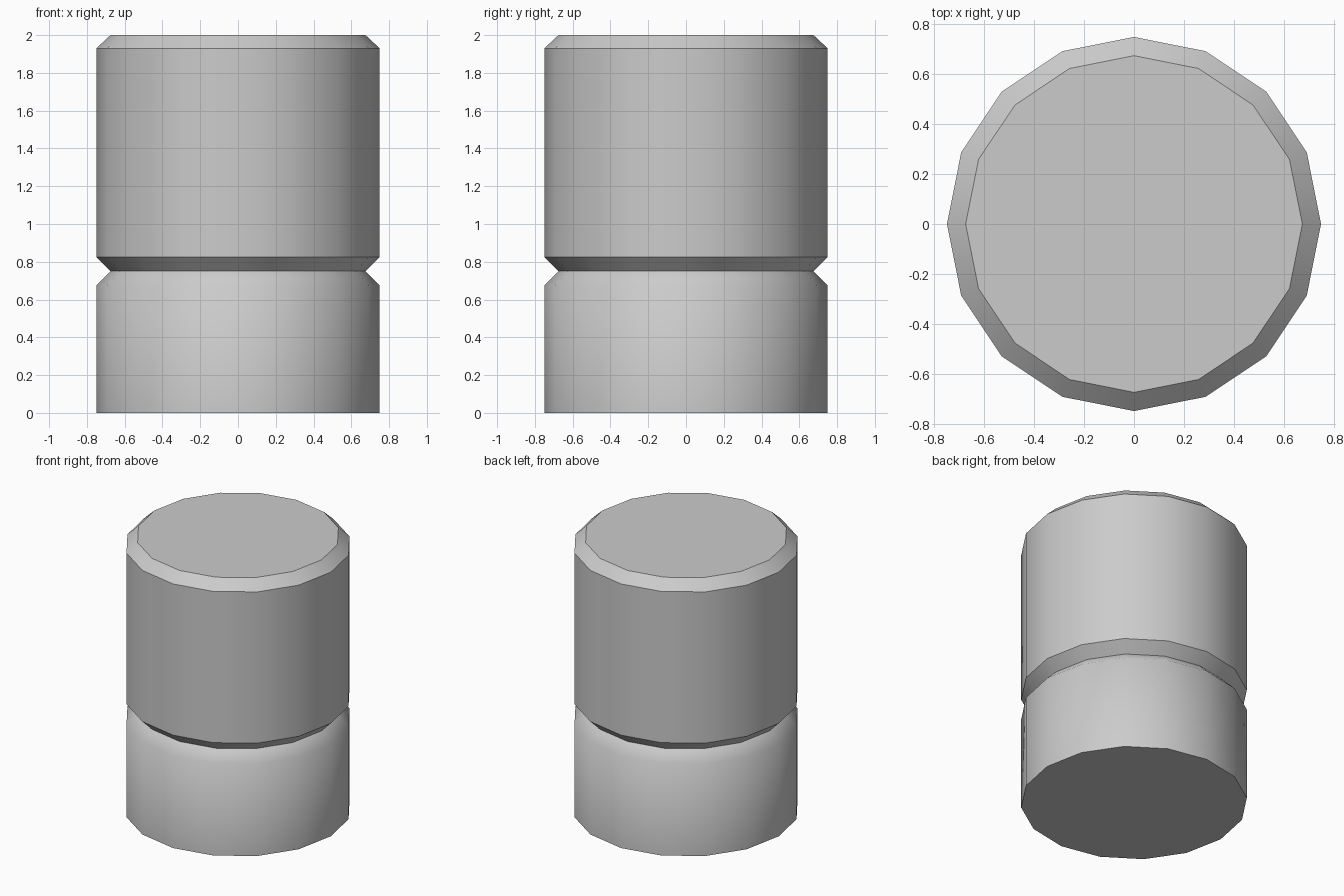
import bpy, bmesh, math

if "Cube" in bpy.data.objects:
    bpy.data.objects.remove(bpy.data.objects["Cube"])

SIDES = 16


def lathe(name, profile, sharp_rings):
    """Closed 16-sided solid from (radius, height) rings, smooth except at sharp rings."""
    bm = bmesh.new()
    rings = []
    for r, z in profile:
        rings.append([bm.verts.new((r * math.cos(2 * math.pi * i / SIDES),
                                    r * math.sin(2 * math.pi * i / SIDES), z))
                      for i in range(SIDES)])
    for low, high in zip(rings, rings[1:]):
        for i in range(SIDES):
            j = (i + 1) % SIDES
            bm.faces.new((low[i], low[j], high[j], high[i])).smooth = True
    bm.faces.new(rings[0][::-1])
    bm.faces.new(rings[-1])
    for k in sharp_rings:
        for i in range(SIDES):
            bm.edges.get((rings[k][i], rings[k][(i + 1) % SIDES])).smooth = False
    mesh = bpy.data.meshes.new(name)
    bm.to_mesh(mesh)
    bm.free()
    obj = bpy.data.objects.new(name, mesh)
    bpy.context.collection.objects.link(obj)
    return obj


# Lower body: its shoulder blends softly into the groove
lathe("lower_body", [(0.75, 0), (0.75, 0.675), (0.675, 0.75)], [0, 2])

# Upper body: crisp chamfers at both ends
lathe("upper_body", [(0.675, 0.75), (0.75, 0.825), (0.75, 1.93), (0.675, 2.0)],
      [0, 1, 2, 3])
